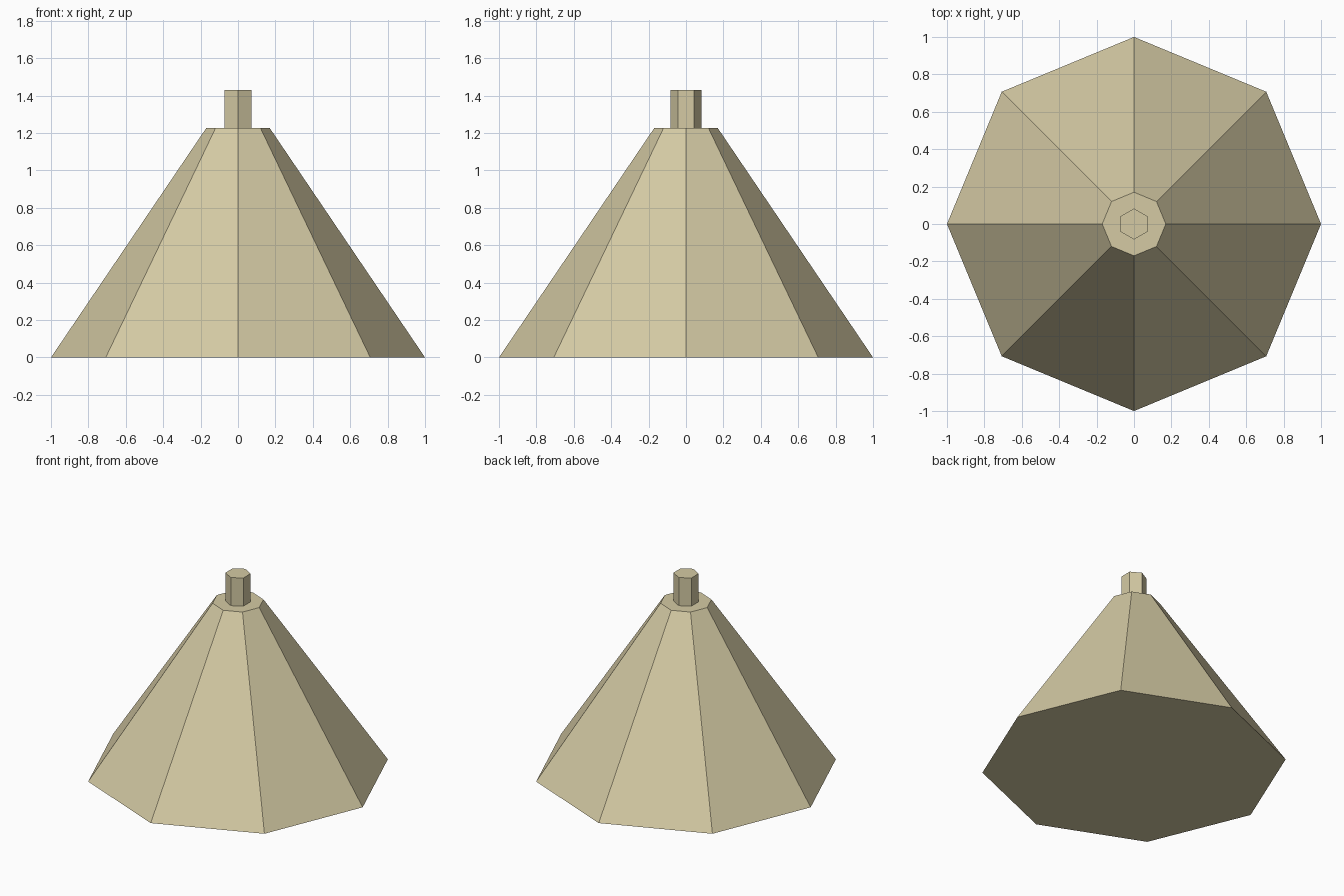
import bpy

if "Cube" in bpy.data.objects:
    bpy.data.objects.remove(bpy.data.objects["Cube"])

sand = bpy.data.materials.new("sand")
sand.diffuse_color = (0.66, 0.59, 0.37, 1.0)
sand.use_nodes = True
sand.node_tree.nodes["Principled BSDF"].inputs["Base Color"].default_value = sand.diffuse_color


def frustum(name, sides, r_bottom, r_top, z0, z1):
    """Flat-shaded tapered prism with a corner on the +y axis."""
    bpy.ops.mesh.primitive_cone_add(
        vertices=sides, radius1=r_bottom, radius2=r_top,
        depth=z1 - z0, location=(0, 0, (z0 + z1) / 2))
    ob = bpy.context.object
    ob.name = name
    ob.data.materials.append(sand)
    return ob


# Eight-sided tapering body
frustum("canopy", 8, 1.0, 0.17, 0.0, 1.226)

# Six-sided post on the flat top
frustum("top_post", 6, 0.083, 0.083, 1.226, 1.43)
